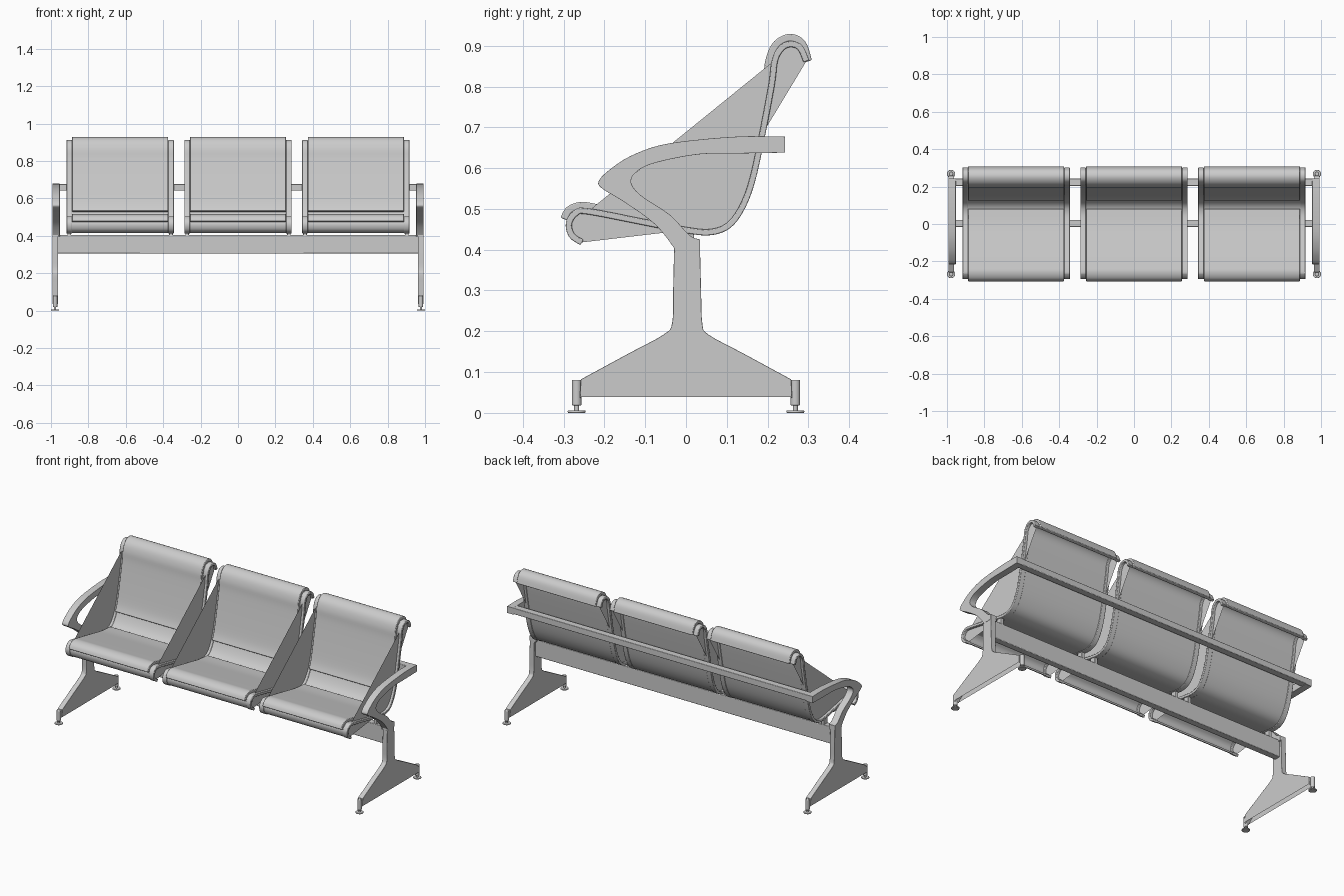
import bpy, bmesh
from mathutils import Vector

if "Cube" in bpy.data.objects:
    bpy.data.objects.remove(bpy.data.objects["Cube"])


def spline(pts, n=5, closed=False):
    """Catmull-Rom through 2D points; a repeated point makes a sharp corner."""
    p = [Vector(q) for q in pts]
    m = len(p)
    get = (lambda i: p[i % m]) if closed else (lambda i: p[max(0, min(m - 1, i))])
    out = []
    for i in range(m if closed else m - 1):
        a, b, c, d = get(i - 1), get(i), get(i + 1), get(i + 2)
        if (b - c).length < 1e-6:
            continue
        for k in range(n):
            t = k / n
            out.append(0.5 * (2 * b + (c - a) * t + (2 * a - 5 * b + 4 * c - d) * t * t
                              + (3 * b - a - 3 * c + d) * t ** 3))
    if not closed:
        out.append(p[-1])
    return out


def ribbon(path, thick):
    """Closed outline of a strip following a path."""
    left, right = [], []
    for i, p in enumerate(path):
        d = path[min(i + 1, len(path) - 1)] - path[max(i - 1, 0)]
        nrm = Vector((-d.y, d.x)).normalized() * thick / 2
        left.append(p + nrm)
        right.append(p - nrm)
    return left + right[::-1]


def finish(name, bm, bevel=0):
    bmesh.ops.recalc_face_normals(bm, faces=bm.faces)
    me = bpy.data.meshes.new(name)
    bm.to_mesh(me)
    bm.free()
    ob = bpy.data.objects.new(name, me)
    bpy.context.collection.objects.link(ob)
    bpy.ops.object.select_all(action='DESELECT')
    ob.select_set(True)
    bpy.context.view_layer.objects.active = ob
    bpy.ops.object.shade_smooth_by_angle(angle=0.6)
    if bevel:
        mod = ob.modifiers.new("bevel", 'BEVEL')
        mod.width, mod.segments, mod.limit_method, mod.angle_limit = bevel, 2, 'ANGLE', 0.9
    return ob


def extrude(name, outline, x0, x1, bevel=0):
    """Extrude a (y, z) outline along x."""
    bm = bmesh.new()
    f = bm.faces.new([bm.verts.new((x0, q[0], q[1])) for q in outline])
    if x1 != x0:
        r = bmesh.ops.extrude_face_region(bm, geom=[f])
        vs = [v for v in r["geom"] if isinstance(v, bmesh.types.BMVert)]
        bmesh.ops.translate(bm, verts=vs, vec=(x1 - x0, 0, 0))
    return finish(name, bm, bevel)


def box(name, x0, x1, y0, y1, z0, z1, bevel=0.003):
    return extrude(name, [(y0, z0), (y1, z0), (y1, z1), (y0, z1)], x0, x1, bevel)


def cylinder(name, x, y, z0, z1, r, bevel=0):
    bm = bmesh.new()
    bmesh.ops.create_cone(bm, cap_ends=True, segments=24, radius1=r, radius2=r, depth=z1 - z0)
    bmesh.ops.translate(bm, verts=bm.verts, vec=(x, y, (z0 + z1) / 2))
    return finish(name, bm, bevel)


# Seat profiles in (y, z)
rail = [(-.255, .418), (-.28, .435), (-.287, .465), (-.27, .49), (-.24, .494), (-.1, .467),
        (0, .448), (.06, .443), (.105, .46), (.138, .505), (.163, .572), (.187, .683),
        (.21, .805), (.218, .865), (.235, .895), (.257, .904), (.28, .895), (.295, .862)]
seat_pad = [(-.299, .475), (-.287, .497), (-.258, .508), (-.22, .503), (-.1, .48), (0, .461), (.08, .454)]
back_pad = [(.132, .53), (.15, .577), (.173, .683), (.196, .805), (.204, .865), (.222, .904),
            (.255, .92), (.285, .905), (.3, .862)]
rail_path = spline(rail)

for i, cx in enumerate((-.63, 0, .63)):
    tag = f"_{i + 1}"
    # Shell and padded panels
    extrude("seat_shell" + tag, ribbon(rail_path, .009), cx - .26, cx + .26)
    extrude("seat_pad" + tag, ribbon(spline(seat_pad), .018), cx - .257, cx + .257, .003)
    extrude("back_pad" + tag, ribbon(spline(back_pad), .018), cx - .257, cx + .257, .003)
    for s, side in ((-1, "_left"), (1, "_right")):
        # Side rail, the thin webs closing its curves, and its bracket
        extrude("side_rail" + side + tag, ribbon(rail_path, .015), cx + s * .257, cx + s * .287, .003)
        for part, a, b in (("front", 0, 6), ("middle", 4, 13), ("top", 11, 17)):
            extrude(f"side_web_{part}" + side + tag, rail_path[a * 5:b * 5 + 1],
                    cx + s * .272, cx + s * .272)
        box("seat_bracket" + side + tag, cx + s * .262, cx + s * .282, -.015, .02, .39, .445)

# Long beams
box("lower_beam", -.97, .97, -.016, .022, .305, .405)
box("back_beam", -.985, .985, .203, .243, .641, .677)

# End frames: armrest and leg outlines
arm = [(-.03, .405), (-.076, .462), (-.15, .516), (-.207, .551), (-.213, .57), (-.186, .597),
       (-.137, .629), (-.064, .656), (.034, .67), (.145, .678), (.243, .677), (.243, .677),
       (.243, .638), (.243, .638), (.132, .636), (.034, .634), (-.064, .616), (-.113, .597),
       (-.135, .569), (-.113, .535), (-.04, .486), (.008, .436), (.034, .425), (.034, .425),
       (.034, .395), (.034, .395), (-.03, .395), (-.03, .395)]
half_leg = [(.034, .42), (.034, .42), (.037, .3), (.04, .22), (.055, .192), (.14, .146),
            (.258, .082), (.258, .082), (.26, .035), (.26, .035), (.245, .055), (.21, .075), (.113, .114)]
leg = half_leg + [(0, .129)] + [(-y * (.85 if z > .2 else 1), z) for y, z in half_leg[::-1]]

for s, side in ((-1, "_left"), (1, "_right")):
    extrude("armrest" + side, spline(arm, 4, True), s * .953, s * .993, .006)
    extrude("leg" + side, spline(leg, 4, True), s * .962, s * .992, .005)
    for y, end in ((-.268, "_front"), (.268, "_back")):
        cylinder("foot_socket" + end + side, s * .978, y, .018, .081, .012, .003)
        cylinder("foot_stem" + end + side, s * .978, y, .004, .02, .006)
        cylinder("foot_pad" + end + side, s * .978, y, 0, .006, .022, .002)
